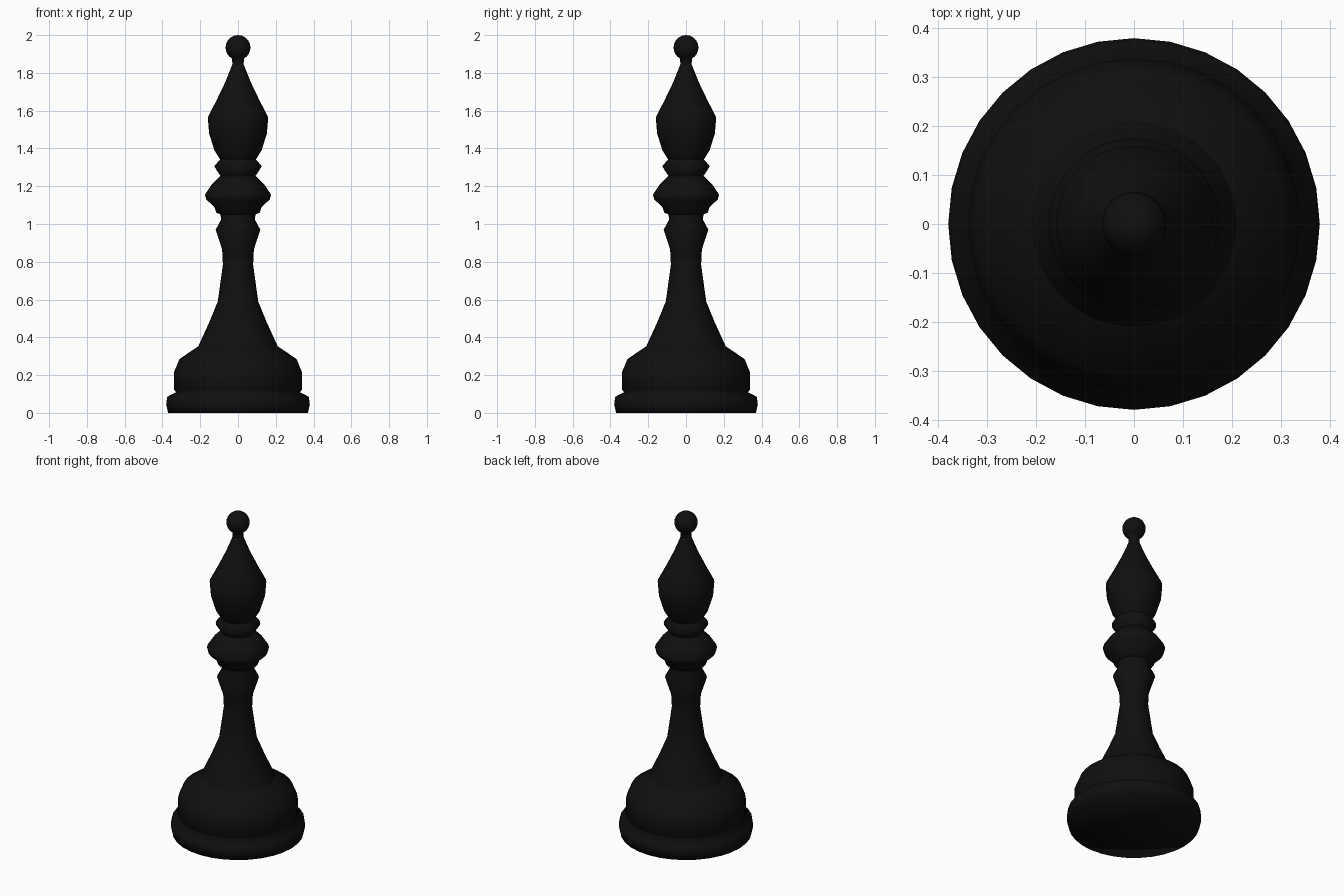
import bpy, bmesh, math

if "Cube" in bpy.data.objects:
    bpy.data.objects.remove(bpy.data.objects["Cube"])

SIDES = 32

black = bpy.data.materials.new("black paint")
black.diffuse_color = (0.005, 0.005, 0.005, 1.0)
black.use_nodes = True
black.node_tree.nodes["Principled BSDF"].inputs["Base Color"].default_value = black.diffuse_color


def lathe(name, profile):
    """Turn a list of (radius, z) points around the z axis; radius 0 closes an end."""
    bm = bmesh.new()
    rings = []
    for r, z in profile:
        if r < 1e-5:
            rings.append([bm.verts.new((0, 0, z))])
        else:
            angles = [2 * math.pi * i / SIDES for i in range(SIDES)]
            rings.append([bm.verts.new((r * math.cos(a), r * math.sin(a), z)) for a in angles])
    for low, high in zip(rings, rings[1:]):
        for i in range(SIDES):
            j = (i + 1) % SIDES
            if len(low) == 1:
                bm.faces.new((low[0], high[j], high[i]))
            elif len(high) == 1:
                bm.faces.new((low[i], low[j], high[0]))
            else:
                bm.faces.new((low[i], low[j], high[j], high[i]))
    for f in bm.faces:
        f.smooth = True
    mesh = bpy.data.meshes.new(name)
    bm.to_mesh(mesh)
    bm.free()
    mesh.materials.append(black)
    obj = bpy.data.objects.new(name, mesh)
    bpy.context.collection.objects.link(obj)
    return obj


# Foot ring and rounded plinth; neighbouring parts share their seam ring
lathe("base", [(0, 0), (0.37, 0), (0.38, 0.045), (0.375, 0.085), (0.328, 0.11),
               (0.338, 0.122), (0.338, 0.217), (0.31, 0.285), (0.21, 0.353)])

# Tapering stem with flared top
lathe("stem", [(0.21, 0.353), (0.152, 0.48), (0.107, 0.59), (0.08, 0.785),
               (0.084, 0.865), (0.118, 0.97), (0.09, 1.022), (0.092, 1.05)])

# Wide collar and narrow ring above it
lathe("collar", [(0.092, 1.05), (0.115, 1.06), (0.125, 1.09), (0.168, 1.13), (0.175, 1.155),
                 (0.142, 1.205), (0.093, 1.255)])
lathe("neck_ring", [(0.093, 1.255), (0.126, 1.305), (0.095, 1.342)])

# Pointed mitre head
lathe("head", [(0.095, 1.342), (0.125, 1.39), (0.153, 1.48), (0.16, 1.565),
               (0.116, 1.65), (0.068, 1.75), (0.03, 1.845)])

# Round finial, an arc from the neck up to the pole
ball_r, ball_z, steps = 0.066, 1.934, 10
start = math.radians(-62)
arc = [start + (math.pi / 2 - start) * i / steps for i in range(steps + 1)]
lathe("finial", [(0.03, 1.845)] + [(ball_r * math.cos(a), ball_z + ball_r * math.sin(a)) for a in arc])
